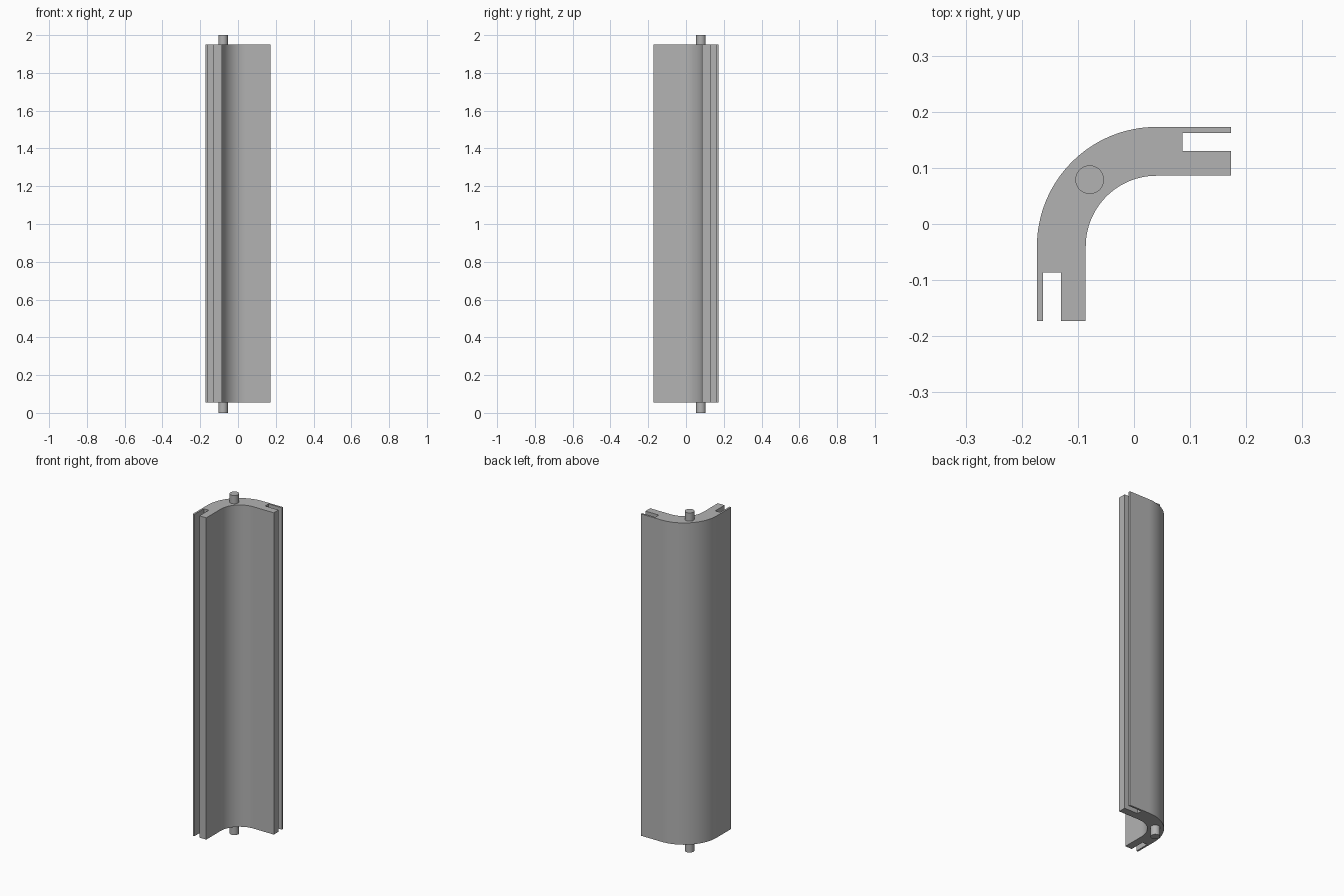
import bpy
import bmesh
from math import cos, sin, pi, radians

cube = bpy.data.objects.get("Cube")
if cube:
    bpy.data.objects.remove(cube, do_unlink=True)

# One plain grey for everything
grey = bpy.data.materials.new("plain grey")
grey.use_nodes = True
colour = (0.45, 0.45, 0.45, 1)
grey.diffuse_color = colour
grey.node_tree.nodes["Principled BSDF"].inputs["Base Color"].default_value = colour

OUT, INN, END = 0.173, 0.086, 0.173      # outer wall, inner wall, arm ends
SLOT_OUT, SLOT_IN, SLOT_END = 0.162, 0.130, 0.086
CENTRE = 0.04                            # bend centre at (CENTRE, -CENTRE)
BOTTOM, TOP = 0.056, 1.951


def finish(obj):
    obj.data.materials.append(grey)
    bpy.ops.object.select_all(action="DESELECT")
    obj.select_set(True)
    bpy.context.view_layer.objects.active = obj
    bpy.ops.object.shade_smooth_by_angle(angle=radians(30))


def extrude_profile(name, points, z0, z1):
    bm = bmesh.new()
    base = bm.faces.new([bm.verts.new((x, y, z0)) for x, y in points])
    top = bmesh.ops.extrude_face_region(bm, geom=[base], use_keep_orig=True)
    verts = [v for v in top["geom"] if isinstance(v, bmesh.types.BMVert)]
    bmesh.ops.translate(bm, verts=verts, vec=(0, 0, z1 - z0))
    bmesh.ops.recalc_face_normals(bm, faces=bm.faces)
    mesh = bpy.data.meshes.new(name)
    bm.to_mesh(mesh)
    bm.free()
    obj = bpy.data.objects.new(name, mesh)
    bpy.context.collection.objects.link(obj)
    finish(obj)


def arc(radius, steps=32):
    angles = [pi - pi / 2 * i / steps for i in range(steps + 1)]
    return [(CENTRE + radius * cos(a), -CENTRE + radius * sin(a)) for a in angles]


# Curved corner post with a slot in the end of each arm
slot_end = [(END, OUT), (END, SLOT_OUT), (SLOT_END, SLOT_OUT),
            (SLOT_END, SLOT_IN), (END, SLOT_IN), (END, INN)]
mirrored_end = [(-y, -x) for x, y in reversed(slot_end)]
profile = arc(OUT + CENTRE) + slot_end + arc(INN + CENTRE)[::-1] + mirrored_end
extrude_profile("corner_post", profile, BOTTOM, TOP)

# Locating pins at both ends
for name, z0, z1 in (("bottom_pin", 0, BOTTOM), ("top_pin", TOP, 2)):
    bpy.ops.mesh.primitive_cylinder_add(
        vertices=48, radius=0.0255, depth=z1 - z0,
        location=(-0.079, 0.079, (z0 + z1) / 2))
    pin = bpy.context.object
    pin.name = name
    finish(pin)
